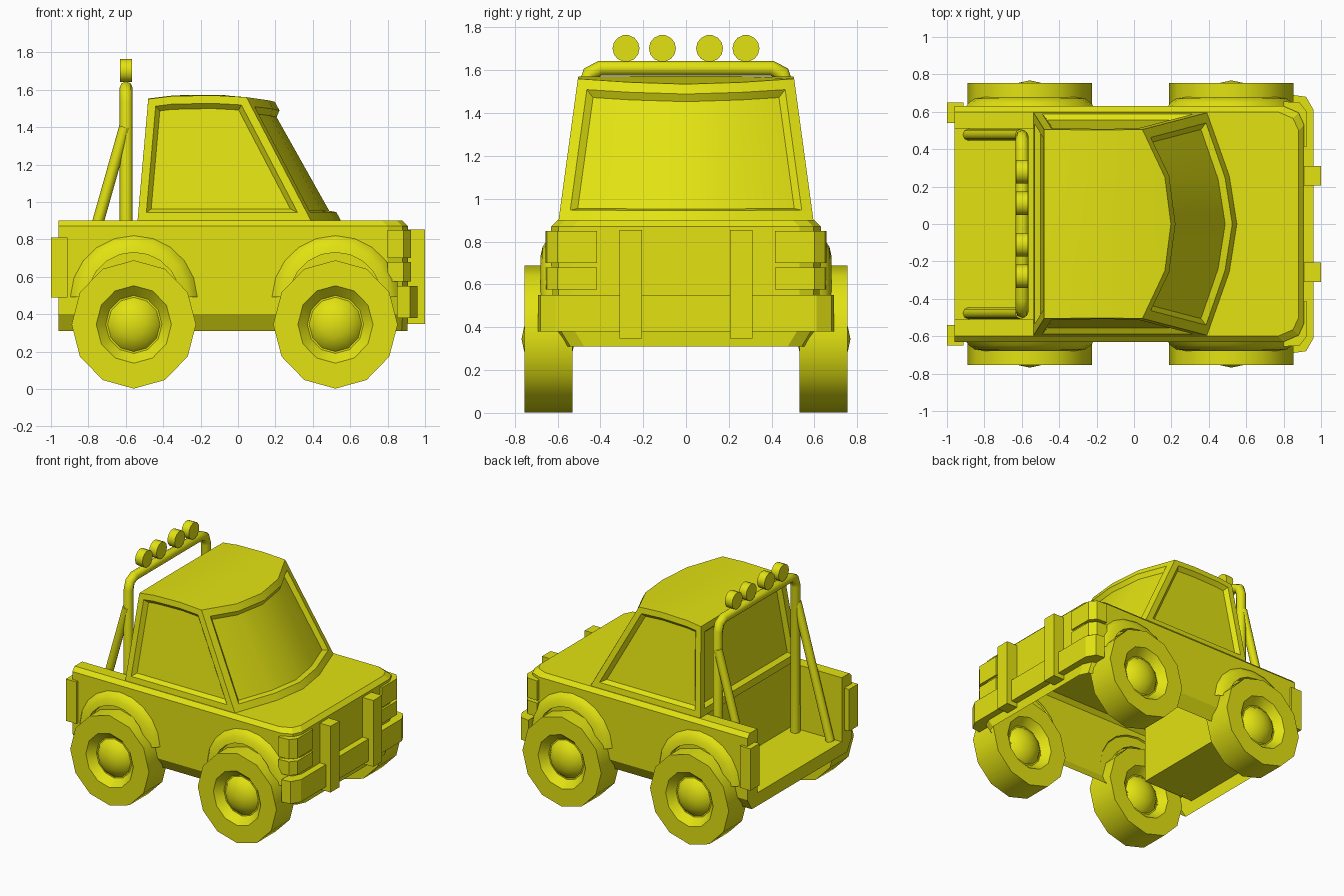
import bpy, bmesh, math
from mathutils import Vector

if "Cube" in bpy.data.objects:
    bpy.data.objects.remove(bpy.data.objects["Cube"])

yellow = bpy.data.materials.new("yellow")
yellow.diffuse_color = (0.76, 0.76, 0.006, 1)
yellow.use_nodes = True
yellow.node_tree.nodes["Principled BSDF"].inputs["Base Color"].default_value = yellow.diffuse_color


def finish(name, bm, smooth=0):
    """Outward normals, smooth below the given angle, link the object."""
    bmesh.ops.remove_doubles(bm, verts=bm.verts, dist=0.0005)
    orient(bm)
    for f in bm.faces:
        f.smooth = smooth > 0
    for e in bm.edges:
        e.smooth = len(e.link_faces) == 2 and e.calc_face_angle(9) < math.radians(smooth)
    me = bpy.data.meshes.new(name)
    bm.to_mesh(me)
    bm.free()
    me.materials.append(yellow)
    ob = bpy.data.objects.new(name, me)
    bpy.context.collection.objects.link(ob)
    return ob


def orient(bm):
    bmesh.ops.recalc_face_normals(bm, faces=bm.faces)
    up = [f for f in bm.faces if abs(f.normal.z) > 0.8]
    if up and max(up, key=lambda f: f.calc_center_median().z).normal.z < 0:
        bmesh.ops.reverse_faces(bm, faces=bm.faces)


def face(bm, pts):
    return bm.faces.new([bm.verts.new(p) for p in pts])


def prism(name, plan, z0, z1):
    """Upright solid from a plan outline."""
    bm = bmesh.new()
    n = len(plan)
    face(bm, [(x, y, z0) for x, y in plan])
    face(bm, [(x, y, z1) for x, y in plan])
    for i in range(n):
        (a, b), (c, d) = plan[i], plan[(i + 1) % n]
        face(bm, [(a, b, z0), (c, d, z0), (c, d, z1), (a, b, z1)])
    return finish(name, bm)


def box(name, x0, x1, y0, y1, z0, z1):
    return prism(name, [(x0, y0), (x1, y0), (x1, y1), (x0, y1)], z0, z1)


def lathe(name, profile, cx, cz, side, n, a0=0, a1=360, smooth=0, squash=1):
    """Turn (radius, y) points about an axis along y."""
    bm = bmesh.new()
    for i in range(n):
        t = [math.radians(a0 + (a1 - a0) * k / n) for k in (i, i + 1)]
        for (r, y), (q, w) in zip(profile, profile[1:]):
            def p(rad, yy, a):
                return (cx + squash * rad * math.cos(a), side * yy, cz + rad * math.sin(a))
            pts = [p(r, y, t[0]), p(q, w, t[0]), p(q, w, t[1]), p(r, y, t[1])]
            if q == 0:
                pts = [pts[0], pts[1], pts[3]]
            elif r == 0:
                pts = pts[:3]
            face(bm, pts)
    return finish(name, bm, smooth)


def tube(name, pts, r):
    cu = bpy.data.curves.new(name, 'CURVE')
    cu.dimensions = '3D'
    cu.bevel_depth = r
    cu.bevel_resolution = 2
    cu.use_fill_caps = True
    sp = cu.splines.new('POLY')
    sp.points.add(len(pts) - 1)
    for s, p in zip(sp.points, pts):
        s.co = (*p, 1)
    cu.materials.append(yellow)
    ob = bpy.data.objects.new(name, cu)
    bpy.context.collection.objects.link(ob)
    bpy.ops.object.select_all(action='DESELECT')
    ob.select_set(True)
    bpy.context.view_layer.objects.active = ob
    bpy.ops.object.convert(target='MESH')


# Body shell, open underneath, with an open load bed
BACK, BED, IN, FLOOR = -0.96, -0.53, 0.51, 0.41
levels = [(0.31, 0.575, 0.905), (0.40, 0.63, 0.91), (0.87, 0.63, 0.91), (0.90, 0.60, 0.88)]


def outline(z, w, xf):
    half = [(BACK, w), (BED, w), (xf - 0.11, w), (xf - 0.03, w - 0.035), (xf, w - 0.10)]
    return [(x, y, z) for x, y in half] + [(x, -y, z) for x, y in reversed(half)]


bm = bmesh.new()
loops = [outline(*l) for l in levels]
for lo, hi in zip(loops, loops[1:]):
    for i in range(9):
        face(bm, [lo[i], lo[i + 1], hi[i + 1], hi[i]])
face(bm, loops[-1][1:9])
for s in (1, -1):
    y = s * IN
    face(bm, [(BACK, s * 0.6, 0.9), (BED, s * 0.6, 0.9), (BED, y, 0.9), (BACK, y, 0.9)])
    face(bm, [(BACK, y, 0.9), (BED, y, 0.9), (BED, y, FLOOR), (BACK, y, FLOOR)])
    face(bm, [(BACK, s * w, z) for z, w, _ in levels]
         + [(BACK, y, 0.9), (BACK, y, FLOOR), (BACK, y, 0.31)])
face(bm, [(BED, -IN, 0.9), (BED, IN, 0.9), (BED, IN, FLOOR), (BED, -IN, FLOOR)])
face(bm, [(BACK, -IN, FLOOR), (BED, -IN, FLOOR), (BED, IN, FLOOR), (BACK, IN, FLOOR)])
face(bm, [(BACK, -IN, 0.31), (BACK, IN, 0.31), (BACK, IN, FLOOR), (BACK, -IN, FLOOR)])
finish("body", bm)


# Cab with curved windscreen and recessed windows
def row(corner, quarter, centre):
    def m(p):
        return (p[0], -p[1], p[2])
    return [m(corner), m(quarter), centre, quarter, corner]


rear = row((-0.48, 0.505, 1.55), (-0.48, 0.25, 1.552), (-0.48, 0, 1.553))
mid = row((-0.36, 0.504, 1.565), (-0.35, 0.25, 1.568), (-0.34, 0, 1.57))
fore = row((-0.14, 0.503, 1.57), (-0.10, 0.25, 1.572), (-0.09, 0, 1.573))
top = row((0.045, 0.505, 1.56), (0.165, 0.25, 1.543), (0.197, 0, 1.535))
low = row((0.39, 0.595, 0.9), (0.51, 0.255, 0.9), (0.55, 0, 0.9))
bm = bmesh.new()
for a, b in ((rear, mid), (mid, fore), (fore, top), (top, low)):
    for i in range(4):
        f = face(bm, [a[i], a[i + 1], b[i + 1], b[i]])
        f.material_index = 1 if b is low else 0
for tag, s, i in ((2, 1, 4), (3, -1, 0)):
    f = face(bm, [(-0.537, s * 0.595, 0.9), rear[i], mid[i], fore[i], top[i], low[i]])
    f.material_index = tag
face(bm, [(-0.537, -0.595, 0.9)] + rear + [(-0.537, 0.595, 0.9)]).material_index = 4
bmesh.ops.remove_doubles(bm, verts=bm.verts, dist=0.0005)
orient(bm)
groups = [[f for f in bm.faces if f.material_index == k] for k in (1, 2, 3, 4)]
for g, frame in zip(groups, (0.052, 0.043, 0.043, 0.052)):
    bmesh.ops.inset_region(bm, faces=g, thickness=frame, use_boundary=True, use_even_offset=True)
    bmesh.ops.inset_region(bm, faces=g, thickness=0.024, depth=-0.03,
                           use_boundary=True, use_even_offset=True)
for f in bm.faces:
    f.material_index = 0
finish("cab", bm, 25)

# Wheels, alike on both faces, and flared arches
rim = [(0.343, 0.755), (0.207, 0.755), (0.155, 0.70), (0.145, 0.70), (0.12, 0.73),
       (0.07, 0.753), (0, 0.768)]
tyre = [(r, 1.285 - y) for r, y in reversed(rim)] + rim
flare = [(0.347, 0.62), (0.325, 0.65), (0.295, 0.67), (0.25, 0.68), (0.25, 0.60)]
for cx, end in ((-0.557, "rear"), (0.521, "front")):
    for s, side in ((1, "left"), (-1, "right")):
        lathe(f"{end}_{side}_wheel", tyre, cx, 0.345, s, 12, smooth=35, squash=0.97)
        lathe(f"{end}_{side}_wheel_arch", flare, cx, 0.48, s, 10, 2, 178, smooth=45)

# Front bumper, wrapping both corners
half = [(0.85, 0.55), (0.85, 0.69), (0.92, 0.68), (0.96, 0.61)]
prism("front_bumper", half + [(x, -y) for x, y in reversed(half)], 0.38, 0.55)

for s, side in ((1, "left"), (-1, "right")):
    # Corner lamps in two tiers
    lamp = [(0.80, 0.655), (0.885, 0.65), (0.925, 0.60), (0.925, 0.415), (0.87, 0.415), (0.80, 0.55)]
    lamp = [(x, s * y) for x, y in lamp]
    prism(f"{side}_upper_lamp", lamp, 0.70, 0.85)
    prism(f"{side}_lower_lamp", lamp, 0.575, 0.68)
    # Bumper guards and tail lamps
    a, b = sorted((s * 0.205, s * 0.31))
    box(f"{side}_bumper_guard", 0.90, 1.0, a, b, 0.347, 0.853)
    a, b = sorted((s * 0.54, s * 0.65))
    box(f"{side}_tail_lamp", -1.0, -0.912, a, b, 0.49, 0.81)
    # Roll bar brace
    tube(f"{side}_roll_bar_brace", [(-0.885, s * 0.477, FLOOR), (-0.605, s * 0.477, 1.40)], 0.031)

# Roll bar hoop
leg = [(0.467, FLOOR), (0.467, 1.53), (0.45, 1.585), (0.40, 1.61)]
hoop = leg + [(-y, z) for y, z in reversed(leg)]
tube("roll_bar", [(-0.598, y, z) for y, z in hoop], 0.035)

# Spot lamps on the roll bar
for i, y in enumerate((-0.28, -0.11, 0.11, 0.28)):
    ring = [(y + 0.063 * math.cos(k * math.pi / 7), 1.702 + 0.063 * math.sin(k * math.pi / 7))
            for k in range(14)]
    bm = bmesh.new()
    f = face(bm, [(-0.63, p, q) for p, q in ring])
    ex = bmesh.ops.extrude_face_region(bm, geom=[f], use_keep_orig=True)
    bmesh.ops.translate(bm, vec=Vector((0.062, 0, 0)),
                        verts=[v for v in ex["geom"] if isinstance(v, bmesh.types.BMVert)])
    finish(f"spot_lamp_{i + 1}", bm, 35)
